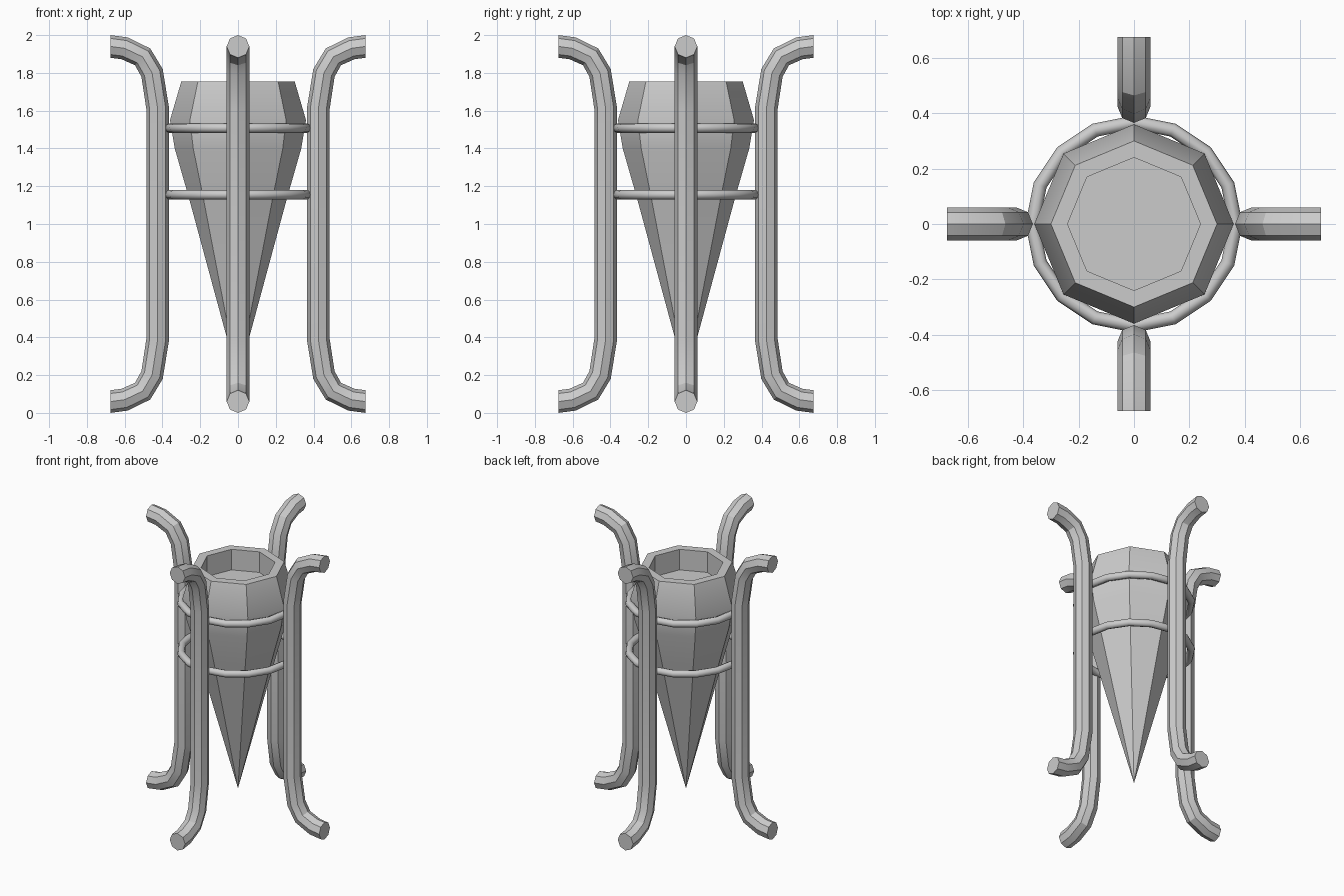
import bpy, bmesh
from math import cos, sin, pi
from mathutils import Vector

if "Cube" in bpy.data.objects:
    bpy.data.objects.remove(bpy.data.objects["Cube"])


def finish(bm, name, angle):
    bmesh.ops.recalc_face_normals(bm, faces=bm.faces)
    me = bpy.data.meshes.new(name)
    bm.to_mesh(me)
    bm.free()
    ob = bpy.data.objects.new(name, me)
    bpy.context.collection.objects.link(ob)
    bpy.ops.object.select_all(action='DESELECT')
    ob.select_set(True)
    bpy.context.view_layer.objects.active = ob
    bpy.ops.object.shade_smooth_by_angle(angle=angle)
    return ob


def bridge(bm, a, b):
    n = len(a)
    for i in range(n):
        j = (i + 1) % n
        bm.faces.new((a[i], a[j], b[j], b[i]))


# Curved legs: octagonal tube swept along a path mirrored top to bottom
half = [(0.675, 1.94), (0.60, 1.93), (0.505, 1.885), (0.455, 1.80), (0.425, 1.61)]
path = [Vector((r, 0, z)) for r, z in half]
path += [Vector((r, 0, 2.0 - z)) for r, z in reversed(half)]


def make_leg(name, turn, radius=0.06):
    bm = bmesh.new()
    rings = []
    last = len(path) - 1
    for k, p in enumerate(path):
        if k in (0, last):
            t = Vector((-1 if k == 0 else 1, 0, 0))
            side = Vector((0, 0, -1)) if k == 0 else Vector((0, 0, 1))
            side = Vector((t.z, 0, -t.x))
        else:
            t = ((p - path[k - 1]).normalized() + (path[k + 1] - p).normalized()).normalized()
            side = Vector((t.z, 0, -t.x))
        rings.append([bm.verts.new(p + side * (radius * cos(i * pi / 4))
                                   + Vector((0, radius * sin(i * pi / 4), 0)))
                      for i in range(8)])
    for a, b in zip(rings, rings[1:]):
        bridge(bm, a, b)
    bm.faces.new(rings[0])
    bm.faces.new(rings[-1])
    ob = finish(bm, name, pi / 6)
    ob.rotation_euler.z = turn


for i, name in enumerate(("right_leg", "back_leg", "left_leg", "front_leg")):
    make_leg(name, i * pi / 2)

# Pointed octagonal bowl with a shallow straight-walled recess
profile = [(0.24, 1.61), (0.24, 1.755), (0.30, 1.755), (0.36, 1.55),
           (0.335, 1.40), (0.263, 1.15)]
bm = bmesh.new()
loops = [[bm.verts.new((r * cos(i * pi / 4), r * sin(i * pi / 4), z)) for i in range(8)]
         for r, z in profile]
for a, b in zip(loops, loops[1:]):
    bridge(bm, a, b)
bm.faces.new(loops[0])
tip = bm.verts.new((0, 0, 0.18))
for i in range(8):
    bm.faces.new((loops[-1][i], loops[-1][(i + 1) % 8], tip))
finish(bm, "pointed_bowl", pi / 6)

# Support rings
for name, z in (("upper_ring", 1.508), ("lower_ring", 1.155)):
    bpy.ops.mesh.primitive_torus_add(major_segments=16, minor_segments=8,
                                     major_radius=0.367, minor_radius=0.025,
                                     location=(0, 0, z))
    bpy.context.object.name = name
    bpy.ops.object.shade_smooth_by_angle(angle=pi / 3)
